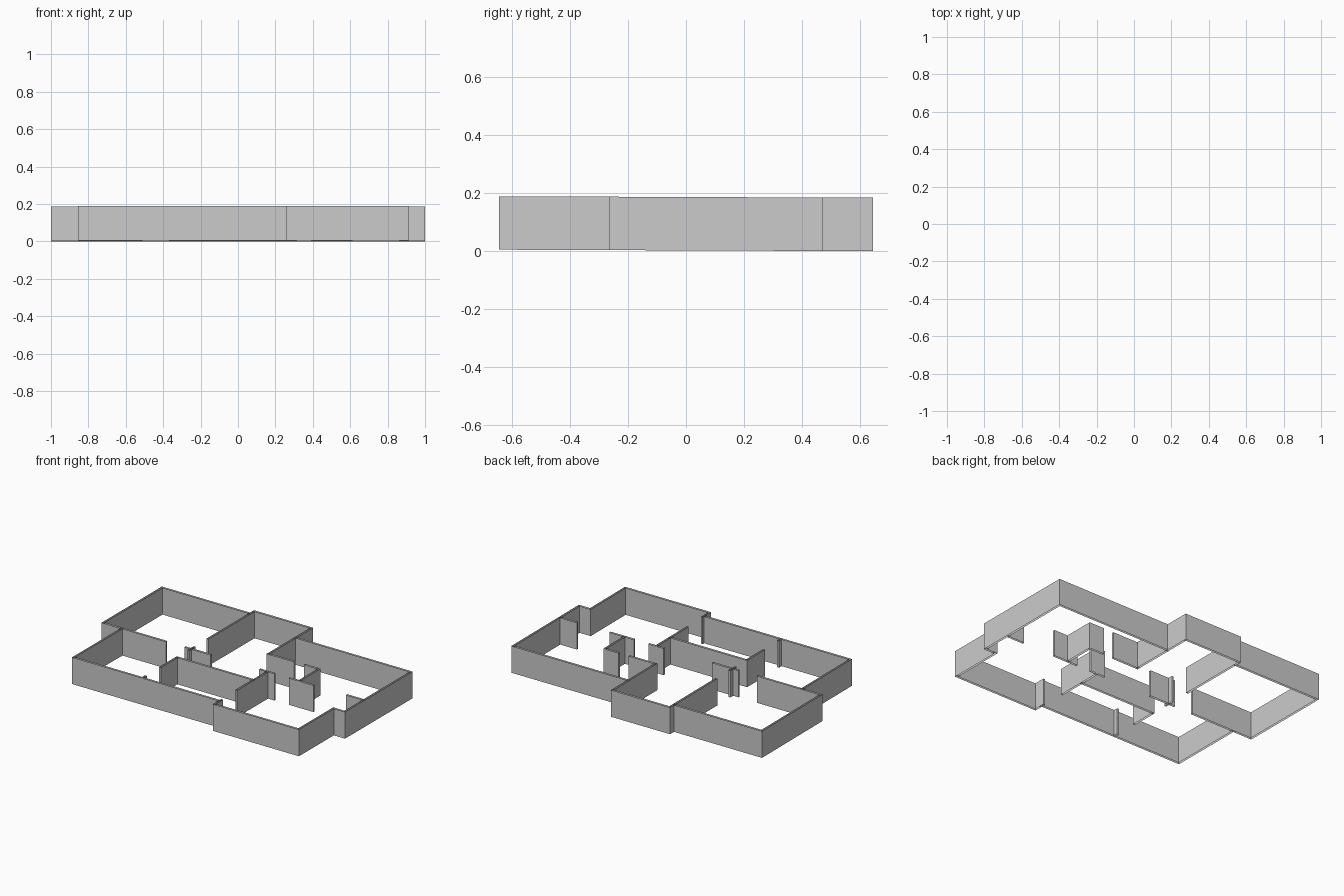
import bpy, bmesh

if "Cube" in bpy.data.objects:
    bpy.data.objects.remove(bpy.data.objects["Cube"])

T = 0.014   # wall thickness
H = 0.184   # wall height


def base(y):
    # the floor level falls very slightly toward the back
    return 0.0025 - 0.0039 * y


def band(bm, pts):
    """Vertical faces around a closed outline, open at top and bottom."""
    low = [bm.verts.new((x, y, base(y))) for x, y in pts]
    top = [bm.verts.new((x, y, base(y) + H)) for x, y in pts]
    n = len(pts)
    for i in range(n):
        j = (i + 1) % n
        bm.faces.new((low[i], low[j], top[j], top[i]))


def inset(pts, d):
    """Mitred inward offset of a right-angled counter-clockwise outline."""
    out = []
    for i, (x, y) in enumerate(pts):
        px, py = pts[i - 1]
        nx, ny = pts[(i + 1) % len(pts)]
        sign = lambda v: (v > 1e-6) - (v < -1e-6)
        ax, ay = sign(x - px), sign(y - py)
        bx, by = sign(nx - x), sign(ny - y)
        out.append((x - d * (ay + by), y + d * (ax + bx)))
    return out


def finish(bm, name):
    me = bpy.data.meshes.new(name)
    bm.to_mesh(me)
    bm.free()
    bpy.context.collection.objects.link(bpy.data.objects.new(name, me))


# outer walls: outside and inside faces
outline = [(-.855, -.583), (.26, -.583), (.26, -.645), (.915, -.645),
           (.915, -.265), (1, -.265), (1, .47), (.12, .47),
           (.12, .645), (-.33, .645), (-.33, .602), (-1, .602),
           (-1, -.055), (-.855, -.055)]
bm = bmesh.new()
band(bm, outline)
band(bm, inset(outline, T)[::-1])
finish(bm, "outer_walls")


def wall(name, x0, y0, x1, y1):
    """Straight inner wall along its centre line."""
    h = T / 2
    if x0 == x1:
        a, b, c, d = x0 - h, y0, x0 + h, y1
    else:
        a, b, c, d = x0, y0 - h, x1, y0 + h
    bm = bmesh.new()
    band(bm, [(a, b), (c, b), (c, d), (a, d)])
    finish(bm, name)


# back rooms
wall("back_left_partition", -.323, .13, -.323, .63)
wall("back_right_partition", .113, .16, .113, .63)
wall("back_hall_wall", .106, .168, .315, .168)
wall("closet_back_wall", .39, .168, .507, .168)
wall("closet_side_wall", .5, -.05, .5, .168)
wall("closet_front_wall", .425, -.048, .612, -.048)

# middle hall
wall("left_hall_wall", -.86, -.048, -.51, -.048)
wall("right_hall_stub", .86, -.048, .99, -.048)
wall("hall_pier_wall", -.37, -.048, -.17, -.048)
wall("hall_pier", -.323, -.08, -.323, -.01)
wall("hall_end_wall", .2, -.048, .315, -.048)

# front rooms
wall("front_hall_wall", -.33, -.2, .267, -.2)
wall("front_left_partition", -.323, -.385, -.323, -.193)
wall("front_right_partition", .26, -.39, .26, -.048)
wall("front_left_stub", -.323, -.575, -.323, -.54)
wall("front_right_stub", .267, -.59, .267, -.553)
